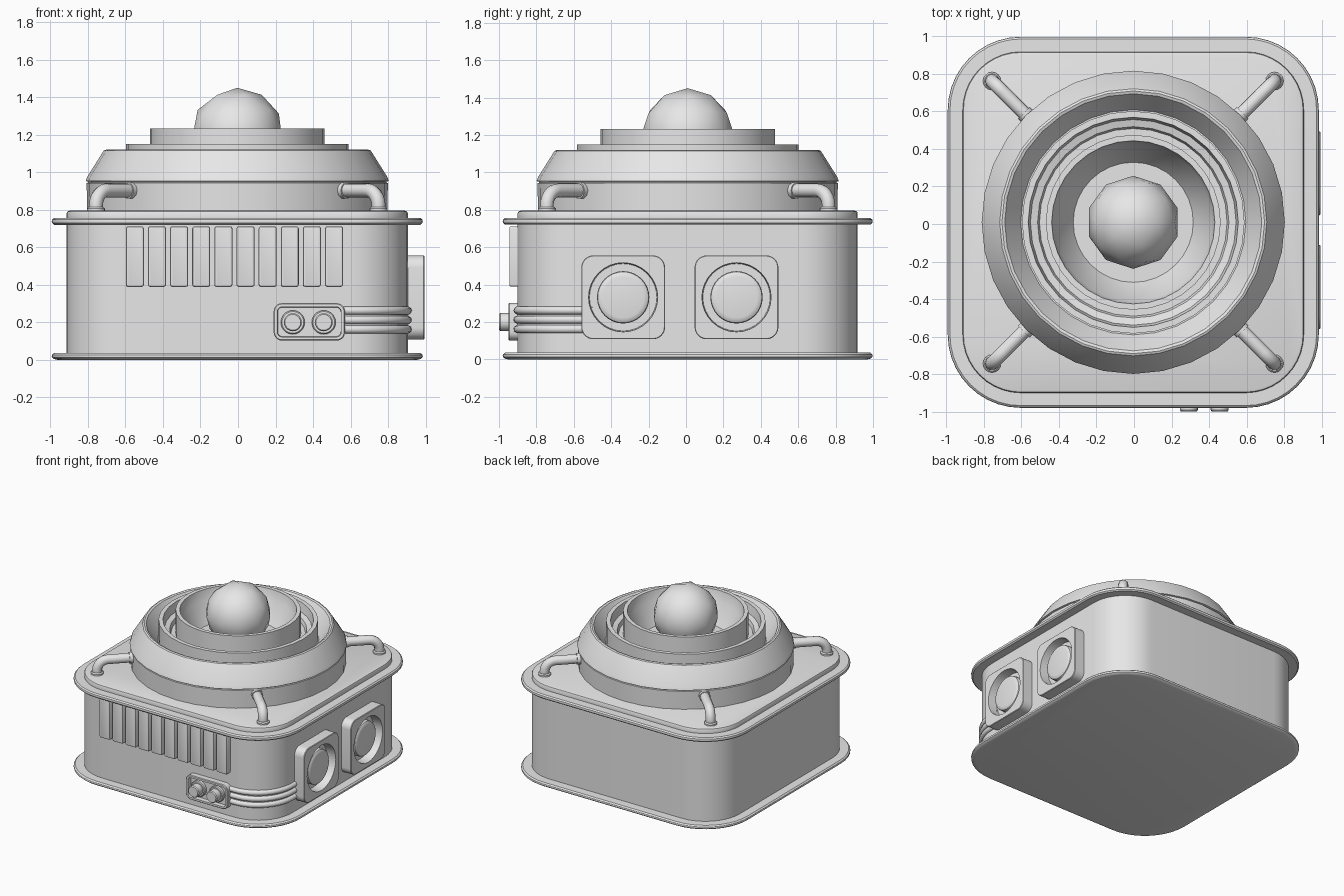
import bpy, bmesh, math
from mathutils import Matrix, Vector

if "Cube" in bpy.data.objects:
    bpy.data.objects.remove(bpy.data.objects["Cube"])

CX, CY = -0.004, 0.009
H = 0.989            # half width of the flanges
BODY = 0.909         # half width of the housing
grey = bpy.data.materials.new("plain grey")
grey.diffuse_color = (0.8, 0.8, 0.8, 1)
grey.use_nodes = True
grey.node_tree.nodes["Principled BSDF"].inputs["Base Color"].default_value = grey.diffuse_color


def ring(hx, hy, r, n):
    """Rounded rectangle; a circle when hx == hy == r."""
    pts = []
    for k, (sx, sy) in enumerate(((1, 1), (-1, 1), (-1, -1), (1, -1))):
        for i in range(n + 1):
            a = math.pi / 2 * (k + i / n)
            pts.append((sx * (hx - r) + r * math.cos(a), sy * (hy - r) + r * math.sin(a)))
    return pts


def finish(ob, angle=30):
    ob.data.materials.append(grey)
    bpy.ops.object.select_all(action='DESELECT')
    ob.select_set(True)
    bpy.context.view_layer.objects.active = ob
    bpy.ops.object.shade_smooth_by_angle(angle=math.radians(angle))
    return ob


def add_mesh(name, bm, mat=Matrix(), angle=30):
    bm.transform(mat)
    me = bpy.data.meshes.new(name)
    bm.to_mesh(me)
    bm.free()
    ob = bpy.data.objects.new(name, me)
    bpy.context.collection.objects.link(ob)
    return finish(ob, angle)


def loft(name, sections, mat=Matrix(), n=8):
    """Skin a stack of (hx, hy, corner radius, z) sections, capped at both ends."""
    bm = bmesh.new()
    loops = [[bm.verts.new((x, y, z)) for x, y in ring(hx, hy, r, n)]
             for hx, hy, r, z in sections]
    m = len(loops[0])
    for a, b in zip(loops, loops[1:]):
        for i in range(m):
            j = (i + 1) % m
            bm.faces.new((a[i], a[j], b[j], b[i]))
    bm.faces.new(loops[0][::-1])
    bm.faces.new(loops[-1])
    bmesh.ops.remove_doubles(bm, verts=bm.verts, dist=1e-5)
    return add_mesh(name, bm, mat)


def lathe(name, profile, mat=Matrix(), n=8):
    return loft(name, [(r, r, r, z) for r, z in profile], mat, n)


def tube(name, pts, radius, sides=3):
    cu = bpy.data.curves.new(name, 'CURVE')
    cu.dimensions = '3D'
    cu.bevel_depth = radius
    cu.bevel_resolution = sides
    cu.use_fill_caps = True
    sp = cu.splines.new('POLY')
    sp.points.add(len(pts) - 1)
    for p, co in zip(sp.points, pts):
        p.co = (*co, 1)
    ob = bpy.data.objects.new(name, cu)
    bpy.context.collection.objects.link(ob)
    bpy.ops.object.select_all(action='DESELECT')
    ob.select_set(True)
    bpy.context.view_layer.objects.active = ob
    bpy.ops.object.convert(target='MESH')
    return finish(bpy.context.object, 50)


def on_front(x, z, y=CY - BODY):
    """Local z points out of the front wall."""
    return Matrix(((1, 0, 0, x), (0, 0, -1, y), (0, 1, 0, z), (0, 0, 0, 1)))


def on_right(y, z, x=CX + BODY):
    """Local z points out of the right wall."""
    return Matrix(((0, 0, 1, x), (1, 0, 0, y), (0, 1, 0, z), (0, 0, 0, 1)))


centre = Matrix.Translation((CX, CY, 0))

# Housing with a rounded flange at the bottom and near the top
housing = [(.03, 0), (.012, .004), (.002, .012), (0, .019), (.002, .027), (.012, .036), (.08, .037),
           (.08, .72), (.012, .72), (.002, .729), (0, .738), (.002, .747), (.012, .756),
           (.08, .757), (.08, .783), (.084, .791), (.095, .795)]
loft("housing", [(H - d, H - d, .39 - d, z) for d, z in housing], centre, 10)

# Round crown: wall, sloped collar, stepped inner rings and a conical well
crown = [(.80, .785), (.803, .942), (.795, .945), (.795, .95), (.808, .953), (.80, .975),
         (.712, 1.115), (.70, 1.12), (.685, 1.115), (.60, .99), (.593, .99), (.593, 1.15),
         (.56, 1.15), (.548, 1.08), (.51, 1.07), (.50, 1.04), (.466, 1.04), (.466, 1.232),
         (.435, 1.232), (.42, 1.15), (.32, 1.0)]
lathe("crown", crown, centre)

# Faceted ball in the well
bm = bmesh.new()
bmesh.ops.create_icosphere(bm, subdivisions=2, radius=.248)
add_mesh("ball", bm, Matrix.Translation((CX, CY, 1.202)), 180)

# Four elbow pipes on the diagonals, each with a foot and a collar
for k in range(4):
    a = math.pi / 4 + k * math.pi / 2
    d = Vector((math.cos(a), math.sin(a), 0))
    o = Vector((CX, CY, 0))
    up = Vector((0, 0, 1))
    path = [(1.065, .79)]
    for i in range(7):
        t = math.pi / 2 * i / 6
        path.append((1.065 - .08 * (1 - math.cos(t)), .823 + .08 * math.sin(t)))
    path.append((.78, .903))
    tube(f"elbow_pipe_{k + 1}", [o + d * r + up * z for r, z in path], .037)
    foot = o + d * 1.065
    lathe(f"pipe_foot_{k + 1}", [(.048, .785), (.048, .806), (.04, .814)],
          Matrix.Translation(foot), 4)
    tube(f"pipe_collar_{k + 1}", [o + d * r + up * .903 for r in (.77, .825)], .044)

# Row of vent slats on the front
for i in range(10):
    loft(f"vent_slat_{i + 1}", [(.048, .161, .012, -.02), (.048, .161, .012, .037),
                                (.045, .158, .01, .043), (.038, .151, .008, .045)],
         on_front(-.55 + i * .118, .55), 3)

# Recessed control panel with two knobs
loft("control_panel", [(.19, .1, .045, -.02), (.19, .1, .045, .045), (.185, .095, .04, .05),
                       (.17, .08, .025, .05), (.168, .078, .025, .015)],
     on_front(.38, .202), 5)
for i, x in enumerate((.292, .457)):
    lathe(f"knob_{i + 1}", [(.064, .01), (.064, .036), (.058, .042), (.048, .042),
                            (.048, .092), (.042, .1)], on_front(x, .2), 5)

# Three conduits wrapping the front right corner
for i, z in enumerate((.162, .212, .262)):
    c = BODY - .31
    path = [(.55, CY - BODY, z)]
    for j in range(11):
        t = -math.pi / 2 + math.pi / 2 * j / 10
        path.append((CX + c + .31 * math.cos(t), CY - c + .31 * math.sin(t), z))
    path.append((CX + BODY, -.5, z))
    tube(f"conduit_{i + 1}", path, .022)

# Two square ports on the right wall, each a holed plate with a round plug
for i, y in enumerate((-.336, .27)):
    w = .224
    loft(f"port_plate_{i + 1}", [(w, w, .065, -.02), (w, w, .065, .084), (w - .004, w - .004, .061, .088),
                                 (.185, .185, .185, .088), (.18, .18, .18, .012)],
         on_right(y, .332), 8)
    lathe(f"port_plug_{i + 1}", [(.14, 0), (.14, .048), (.136, .06), (.125, .067), (.11, .07)],
          on_right(y, .332), 8)
